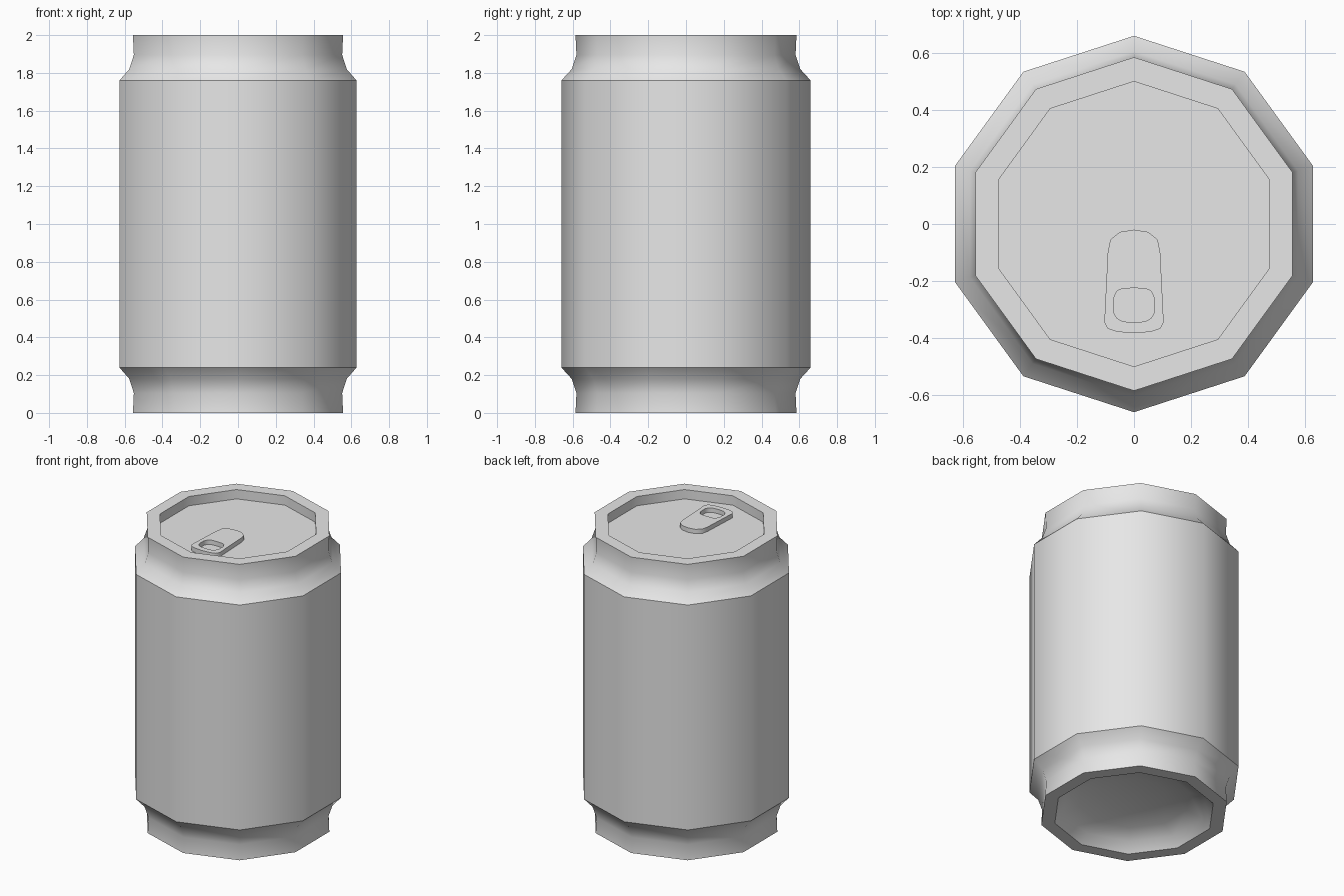
import bpy
import bmesh
from math import cos, sin, radians, tau

if "Cube" in bpy.data.objects:
    bpy.data.objects.remove(bpy.data.objects["Cube"])

SIDES = 10
LID_Z = 1.937

# Bare metal, used everywhere
metal = bpy.data.materials.new("light_grey_metal")
metal.use_nodes = True
metal.diffuse_color = (0.8, 0.8, 0.8, 1)
metal.node_tree.nodes["Principled BSDF"].inputs["Base Color"].default_value = (0.8, 0.8, 0.8, 1)


def finish(name, bm, angle):
    """Turn a bmesh into a smooth shaded object with sharp creases."""
    mesh = bpy.data.meshes.new(name)
    bm.to_mesh(mesh)
    bm.free()
    mesh.materials.append(metal)
    obj = bpy.data.objects.new(name, mesh)
    bpy.context.collection.objects.link(obj)
    bpy.ops.object.select_all(action='DESELECT')
    obj.select_set(True)
    bpy.context.view_layer.objects.active = obj
    bpy.ops.object.shade_smooth_by_angle(angle=radians(angle))
    return obj


def lathe(name, profile):
    """Spin (radius, height) points about z, with a corner on the y axis."""
    bm = bmesh.new()
    rings = []
    for r, z in profile:
        if r == 0:
            rings.append([bm.verts.new((0, 0, z))] * SIDES)
        else:
            angles = [tau * (k / SIDES + 0.25) for k in range(SIDES)]
            rings.append([bm.verts.new((r * cos(a), r * sin(a), z)) for a in angles])
    for low, high in zip(rings, rings[1:]):
        for k in range(SIDES):
            n = (k + 1) % SIDES
            corners = dict.fromkeys((low[k], low[n], high[n], high[k]))
            bm.faces.new(list(corners))
    return finish(name, bm, 38)


# Hollow dome under the can
lathe("base_dome", [(0, 0.14), (0.2, 0.13), (0.35, 0.1), (0.45, 0.06), (0.5, 0)])

# Outer wall with necked ends and flat rims
lower = [(0.585, 0), (0.58, 0.105), (0.605, 0.18), (0.66, 0.24)]
upper = [(r, 2 - z) for r, z in reversed(lower)]
lathe("can_wall", [(0.5, 0)] + lower + upper + [(0.5, 2)])

# Recessed lid
lathe("lid", [(0.5, 2), (0.5, LID_Z), (0, LID_Z)])

# Pull tab: a rounded plate with a finger hole, drawn as mirrored half outlines
outer_half = [(0, -0.383), (0.06, -0.378), (0.092, -0.367), (0.104, -0.345),
              (0.092, -0.1), (0.083, -0.055), (0.05, -0.028), (0, -0.02)]
hole_half = [(0, -0.345), (0.04, -0.342), (0.06, -0.33), (0.072, -0.31),
             (0.072, -0.262), (0.06, -0.235), (0.04, -0.226), (0, -0.225)]


def mirrored(half):
    return half + [(-x, y) for x, y in reversed(half[1:-1])]


bm = bmesh.new()
loops = [[bm.verts.new((x, y, z)) for x, y in mirrored(half)]
         for half, z in ((outer_half, LID_Z), (outer_half, LID_Z + 0.03),
                         (hole_half, LID_Z + 0.03), (hole_half, LID_Z))]
for i, loop in enumerate(loops):
    following = loops[(i + 1) % len(loops)]
    for k in range(len(loop)):
        n = (k + 1) % len(loop)
        bm.faces.new((loop[k], loop[n], following[n], following[k]))
finish("pull_tab", bm, 50)
